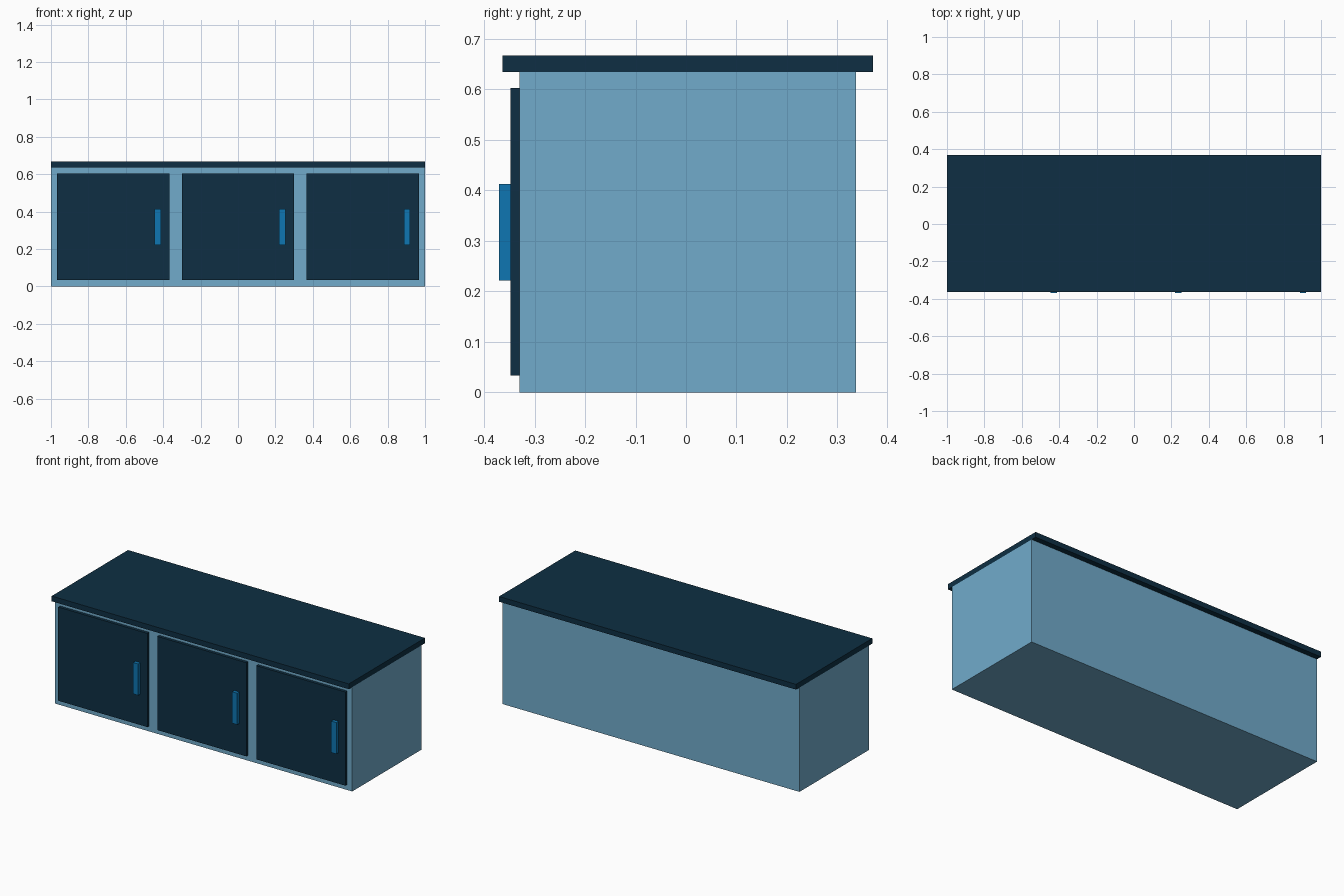
import bpy

if "Cube" in bpy.data.objects:
    bpy.data.objects.remove(bpy.data.objects["Cube"])


def material(name, srgb):
    m = bpy.data.materials.new(name)
    lin = [((c / 255 + 0.055) / 1.055) ** 2.4 for c in srgb]
    m.diffuse_color = (*lin, 1)
    m.use_nodes = True
    m.node_tree.nodes["Principled BSDF"].inputs["Base Color"].default_value = m.diffuse_color
    return m


light_blue = material("light blue", (113, 171, 203))
navy = material("dark navy", (14, 47, 67))
bright_blue = material("bright blue", (14, 118, 178))


def box(name, x, y, z, mat):
    """Box from (min, max) ranges on each axis."""
    bpy.ops.mesh.primitive_cube_add(size=1, location=[sum(r) / 2 for r in (x, y, z)])
    ob = bpy.context.object
    ob.name = name
    ob.scale = [r[1] - r[0] for r in (x, y, z)]
    bpy.ops.object.transform_apply(location=False, rotation=False, scale=True)
    ob.data.materials.append(mat)
    return ob


# Carcass and overhanging worktop
box("cabinet_body", (-1, 1), (-0.33, 0.337), (0, 0.635), light_blue)
box("worktop", (-1, 1), (-0.363, 0.37), (0.635, 0.667), navy)

# Three doors, each with a handle near its right edge
for i in range(3):
    cx = (i - 1) * 0.6667
    box(f"door_{i + 1}", (cx - 0.3, cx + 0.3), (-0.348, -0.33), (0.033, 0.603), navy)
    box(f"door_handle_{i + 1}", (cx + 0.22, cx + 0.254), (-0.37, -0.348),
        (0.222, 0.413), bright_blue)
